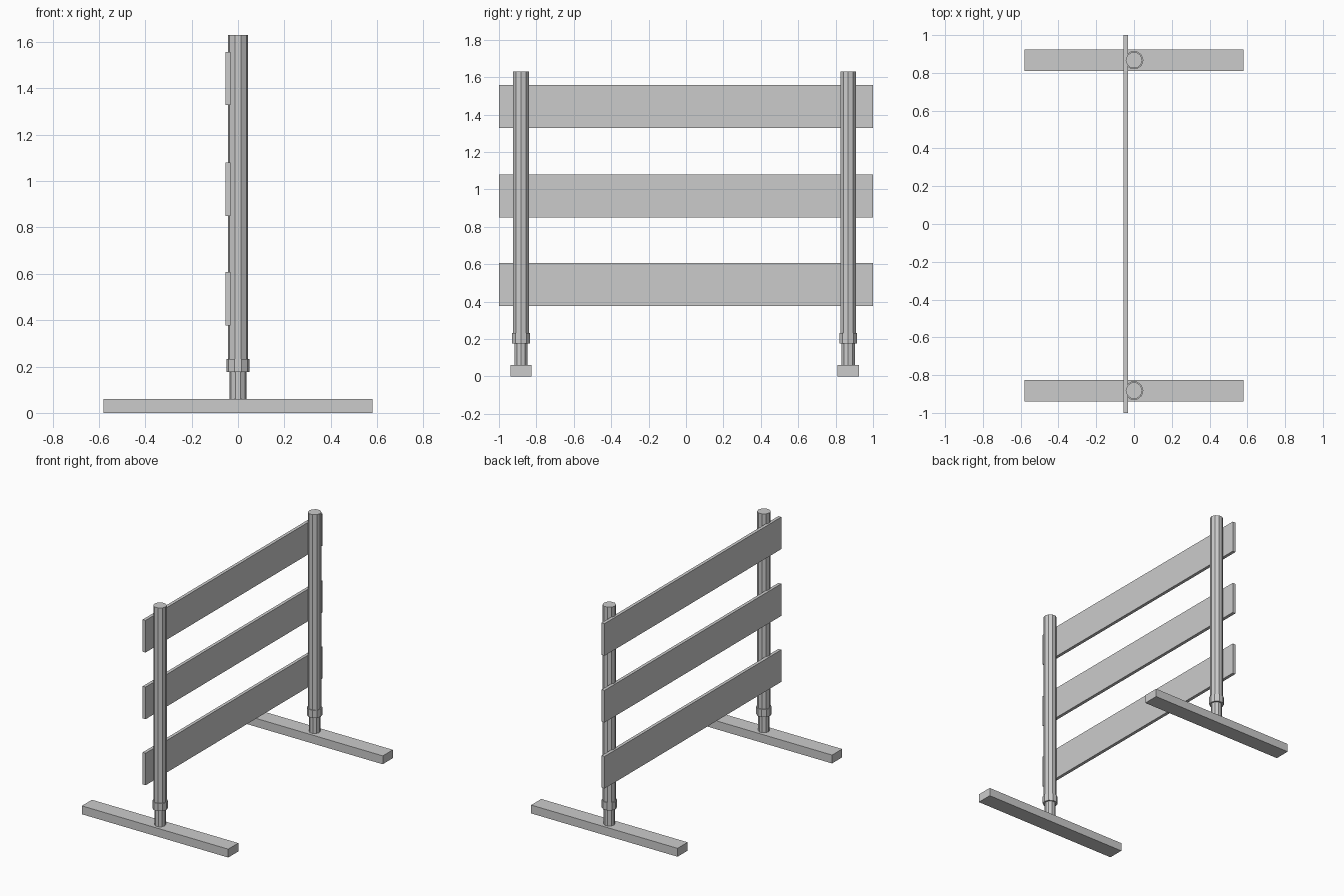
import bpy
from math import radians

if "Cube" in bpy.data.objects:
    bpy.data.objects.remove(bpy.data.objects["Cube"])


def box(name, lo, hi):
    bpy.ops.mesh.primitive_cube_add(size=1, location=[(a + b) / 2 for a, b in zip(lo, hi)])
    ob = bpy.context.object
    ob.name = name
    ob.scale = [b - a for a, b in zip(lo, hi)]
    bpy.ops.object.transform_apply(location=False, rotation=False, scale=True)


def tube(name, y, r, z0, z1):
    bpy.ops.mesh.primitive_cylinder_add(vertices=10, radius=r, depth=z1 - z0,
                                        location=(0, y, (z0 + z1) / 2),
                                        rotation=(0, 0, radians(90)))
    bpy.context.object.name = name


# Two stands: floor beam, thin lower tube, collar and thicker upper post
for side, y in (("near", -0.882), ("far", 0.867)):
    box(f"{side}_foot", (-0.58, y - 0.057, 0), (0.58, y + 0.057, 0.06))
    tube(f"{side}_lower_tube", y, 0.0375, 0.06, 0.2)
    tube(f"{side}_collar", y, 0.05, 0.177, 0.232)
    tube(f"{side}_post", y, 0.044, 0.2, 1.63)

# Three horizontal boards fixed to the -x side of the posts
for i, z in enumerate((0.377, 0.85, 1.328)):
    box(f"board_{i + 1}", (-0.055, -1, z), (-0.032, 1, z + 0.23))
